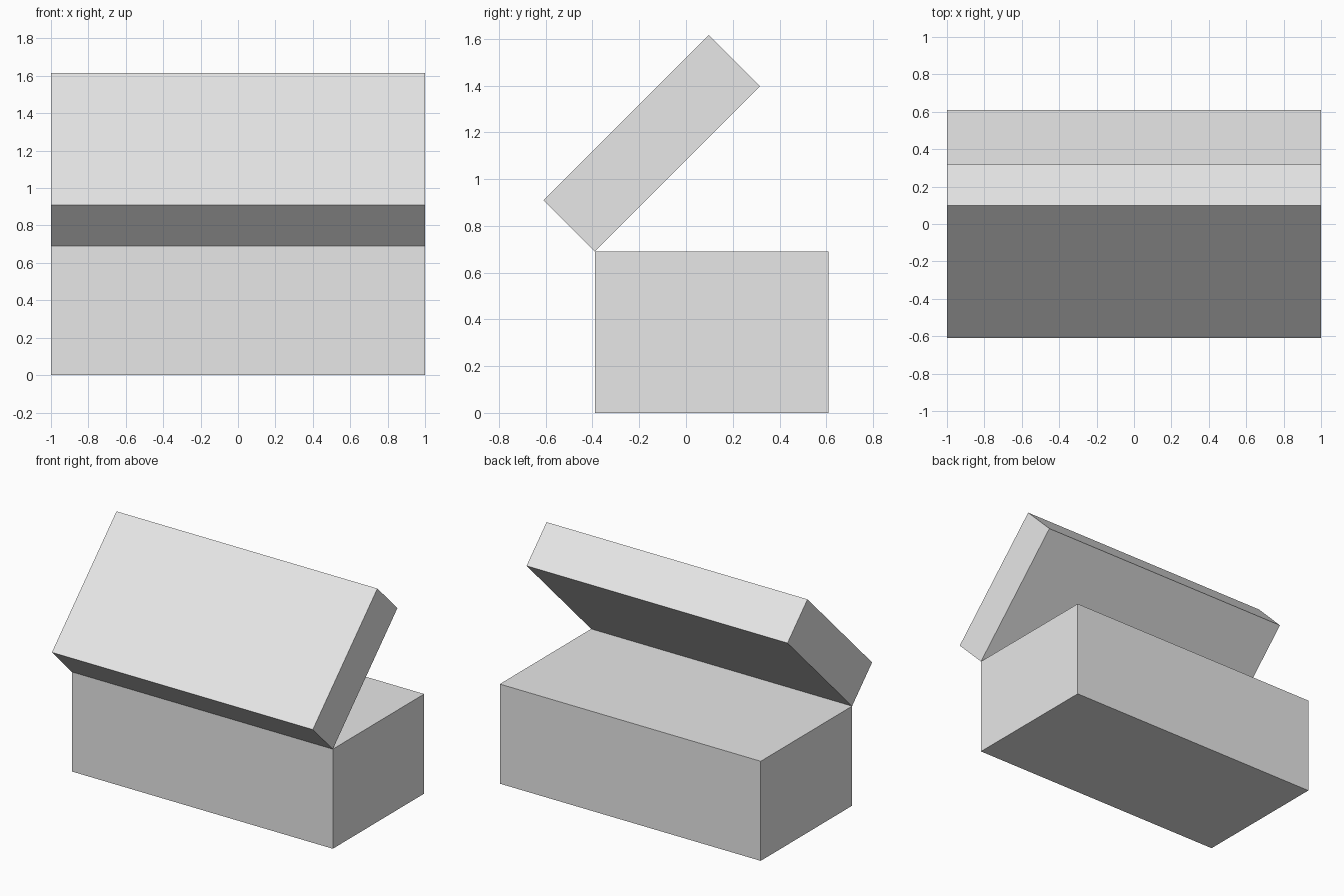
import bpy
import bmesh
from math import radians
from mathutils import Matrix, Vector

default = bpy.data.objects.get("Cube")
if default:
    bpy.data.objects.remove(default, do_unlink=True)

# Single matt grey
grey = bpy.data.materials.new("light_grey")
grey.use_nodes = True
colour = (0.8, 0.8, 0.8, 1.0)
grey.diffuse_color = colour
grey.node_tree.nodes["Principled BSDF"].inputs["Base Color"].default_value = colour

WIDTH, DEPTH = 2.0, 1.0
BASE_HEIGHT, LID_HEIGHT = 0.69, 0.31
HINGE = Vector((0, -0.39, BASE_HEIGHT))


def hinged_box(name, height, bottom, angle=0):
    """Box running back from the hinge line, turned about that line."""
    bm = bmesh.new()
    bmesh.ops.create_cube(bm, size=1)
    bmesh.ops.scale(bm, vec=(WIDTH, DEPTH, height), verts=bm.verts)
    bmesh.ops.translate(bm, vec=(0, DEPTH / 2, bottom + height / 2), verts=bm.verts)
    mesh = bpy.data.meshes.new(name)
    bm.to_mesh(mesh)
    bm.free()
    mesh.materials.append(grey)
    obj = bpy.data.objects.new(name, mesh)
    obj.matrix_world = Matrix.Translation(HINGE) @ Matrix.Rotation(radians(angle), 4, "X")
    bpy.context.collection.objects.link(obj)
    return obj


# Closed block below the hinge, and the lid swung open above it
hinged_box("box_base", BASE_HEIGHT, -BASE_HEIGHT)
hinged_box("box_lid", LID_HEIGHT, 0, angle=45)
